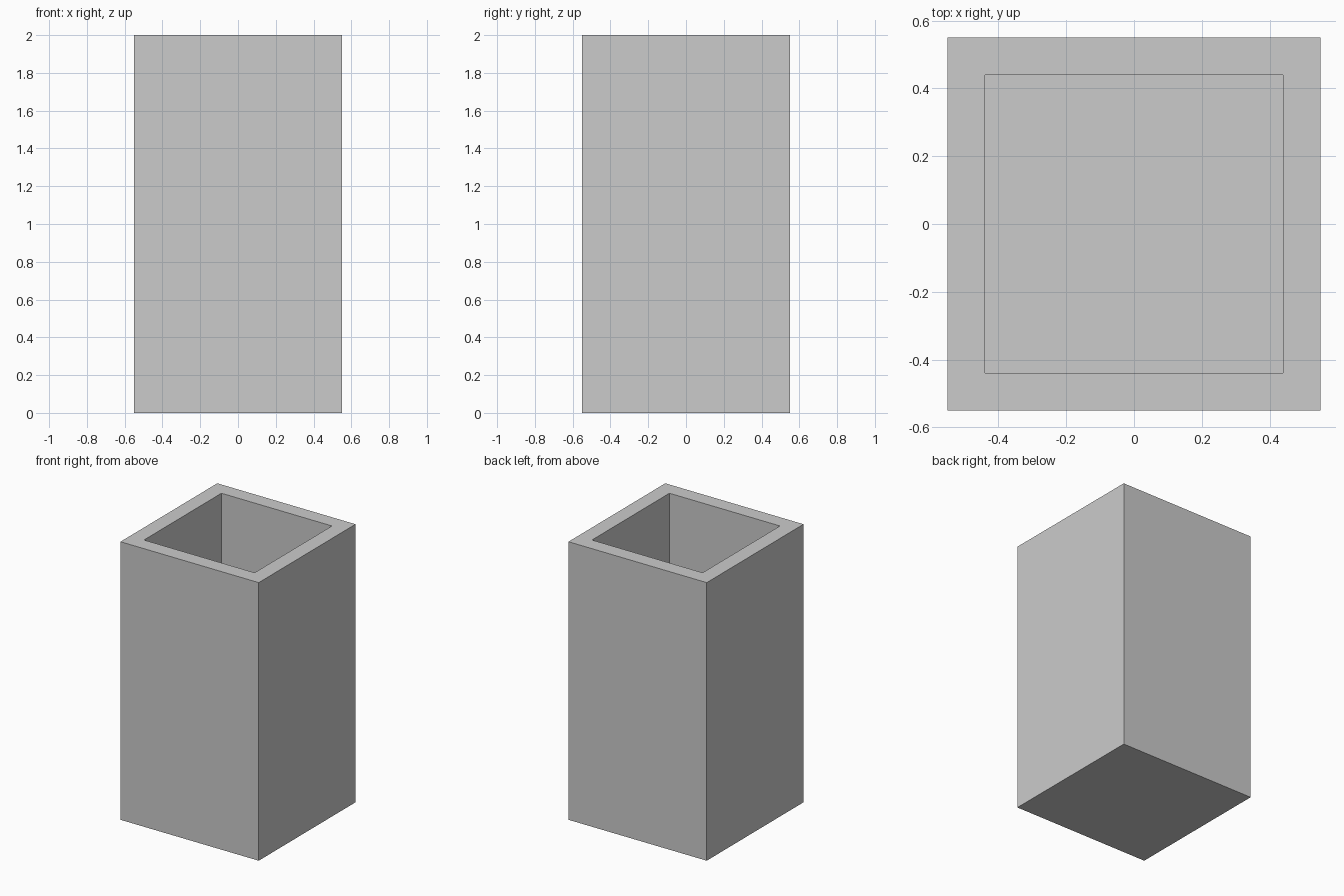
import bpy
import bmesh
from mathutils import Matrix

if "Cube" in bpy.data.objects:
    bpy.data.objects.remove(bpy.data.objects["Cube"])

WIDTH, HEIGHT, WALL = 1.10, 2.0, 0.11

# Solid square block standing on the ground
bm = bmesh.new()
bmesh.ops.create_cube(bm, size=1.0, matrix=Matrix.Translation((0, 0, HEIGHT / 2))
                      @ Matrix.Diagonal((WIDTH, WIDTH, HEIGHT, 1)))
bm.normal_update()

# Rim: inset the top face by the wall thickness
top = max(bm.faces, key=lambda f: f.calc_center_median().z)
bmesh.ops.inset_region(bm, faces=[top], thickness=WALL, use_even_offset=True)

# Cavity: push the inner face down, leaving a floor as thick as the walls
result = bmesh.ops.extrude_discrete_faces(bm, faces=[top])
floor = result["faces"][0]
bmesh.ops.translate(bm, verts=floor.verts, vec=(0, 0, WALL - HEIGHT))
bmesh.ops.recalc_face_normals(bm, faces=bm.faces)

mesh = bpy.data.meshes.new("square_planter")
bm.to_mesh(mesh)
bm.free()
planter = bpy.data.objects.new("square_planter", mesh)
bpy.context.collection.objects.link(planter)
